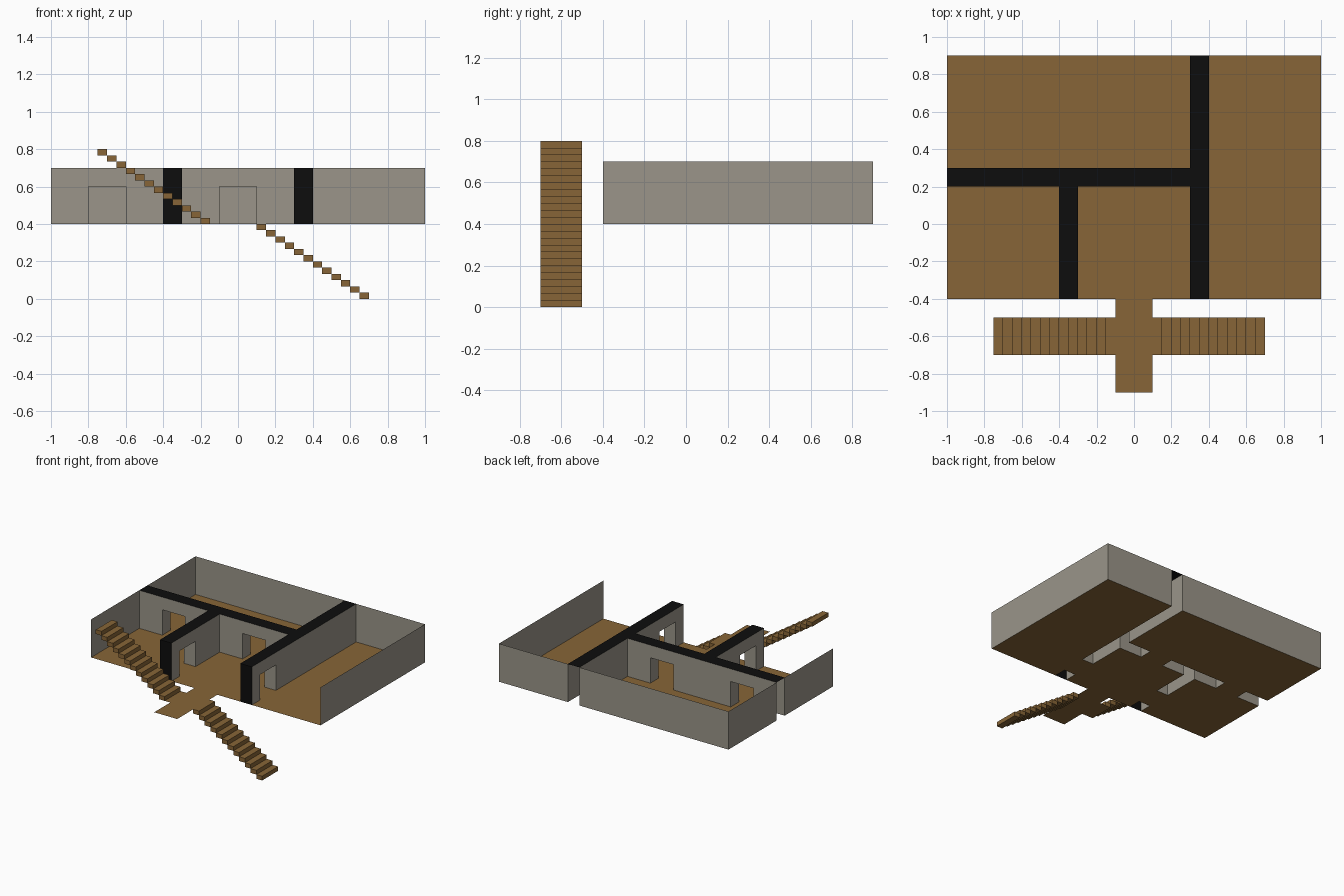
import bpy

if "Cube" in bpy.data.objects:
    bpy.data.objects.remove(bpy.data.objects["Cube"])

FLOOR, TOP, DOOR = 0.4, 0.7, 0.6


def material(name, rgb):
    m = bpy.data.materials.new(name)
    m.diffuse_color = (*rgb, 1)
    m.use_nodes = True
    m.node_tree.nodes["Principled BSDF"].inputs["Base Color"].default_value = m.diffuse_color
    return m


BROWN = material("brown wood", (0.245, 0.131, 0.038))
GREY = material("grey plaster", (0.325, 0.301, 0.251))
BLACK = material("black wall section", (0.004, 0.004, 0.004))


def mesh_object(name, polys, mat):
    """One object from a list of polygons given as point lists."""
    verts, faces = [], []
    for p in polys:
        faces.append(range(len(verts), len(verts) + len(p)))
        verts += p
    me = bpy.data.meshes.new(name)
    me.from_pydata(verts, [], [tuple(f) for f in faces])
    me.materials.append(mat)
    ob = bpy.data.objects.new(name, me)
    bpy.context.collection.objects.link(ob)
    return ob


def flat(x0, x1, y0, y1, z):
    return [(x0, y0, z), (x1, y0, z), (x1, y1, z), (x0, y1, z)]


def upright(a, b, z0=FLOOR, z1=TOP):
    return [(*a, z0), (*b, z0), (*b, z1), (*a, z1)]


def wall(a, b, doors=()):
    """Wall panels from a to b, with doors as (start, end) distances from a."""
    length = abs(b[0] - a[0]) + abs(b[1] - a[1])
    at = lambda d: tuple(p + (q - p) * d / length for p, q in zip(a, b))
    out, pos = [], 0
    for d0, d1 in doors:
        out.append(upright(at(pos), at(d0)))
        out.append(upright(at(d0), at(d1), DOOR, TOP))
        pos = d1
    out.append(upright(at(pos), b))
    return out


# Room floors
rooms = {"back_left_room": (-1, 0.3, 0.3, 0.9), "front_left_room": (-1, -0.4, -0.4, 0.2),
         "middle_room": (-0.3, 0.3, -0.4, 0.2), "right_room": (0.4, 1, -0.4, 0.9)}
for name, r in rooms.items():
    mesh_object(name + "_floor", [flat(*r, FLOOR)], BROWN)

# Room walls, open at the front
mesh_object("back_left_room_walls",
            wall((0.3, 0.3), (0.3, 0.9)) + wall((0.3, 0.9), (-1, 0.9))
            + wall((-1, 0.9), (-1, 0.3))
            + wall((-1, 0.3), (0.3, 0.3), [(0.2, 0.4), (0.9, 1.1)]), GREY)
mesh_object("front_left_room_walls",
            wall((-0.4, -0.4), (-0.4, 0.2), [(0.1, 0.3)])
            + wall((-0.4, 0.2), (-1, 0.2), [(0.2, 0.4)])
            + wall((-1, 0.2), (-1, -0.4)), GREY)
mesh_object("middle_room_walls",
            wall((0.3, -0.4), (0.3, 0.2), [(0.1, 0.3)])
            + wall((0.3, 0.2), (-0.3, 0.2), [(0.2, 0.4)])
            + wall((-0.3, 0.2), (-0.3, -0.4), [(0.3, 0.5)]), GREY)
mesh_object("right_room_walls",
            wall((1, -0.4), (1, 0.9)) + wall((1, 0.9), (0.4, 0.9))
            + wall((0.4, 0.9), (0.4, -0.4), [(1.0, 1.2)]), GREY)

# Doorway passages through the hollow walls: sill, jambs and soffit
doorways = [(-0.8, -0.6, 0.2, 0.3, "y"), (-0.1, 0.1, 0.2, 0.3, "y"),
            (-0.4, -0.3, -0.3, -0.1, "x"), (0.3, 0.4, -0.3, -0.1, "x")]
for x0, x1, y0, y1, way in doorways:
    mesh_object("doorway_sill", [flat(x0, x1, y0, y1, FLOOR)], BROWN)
    if way == "y":
        jambs = [((x0, y1), (x0, y0)), ((x1, y0), (x1, y1))]
    else:
        jambs = [((x1, y0), (x0, y0)), ((x0, y1), (x1, y1))]
    mesh_object("doorway_lining",
                [upright(a, b, FLOOR, DOOR) for a, b in jambs]
                + [flat(x0, x1, y0, y1, DOOR)[::-1]], GREY)

# Black wall tops and front ends
mesh_object("wall_tops", [flat(-1, 0.3, 0.2, 0.3, TOP), flat(-0.4, -0.3, -0.4, 0.2, TOP),
                          flat(0.3, 0.4, -0.4, 0.9, TOP)], BLACK)
mesh_object("wall_front_ends", [upright((x, -0.4), (x + 0.1, -0.4)) for x in (-0.4, 0.3)], BLACK)

# Landing with a small side strip towards the upper stairs
mesh_object("landing", [flat(-0.1, 0.1, -0.9, -0.4, FLOOR),
                        flat(-0.15, -0.1, -0.7, -0.5, FLOOR)], BROWN)


def step(x, z, w=0.05, h=0.4 / 12, y0=-0.7, y1=-0.5):
    c = [(x, y0), (x + w, y0), (x + w, y1), (x, y1)]
    sides = [upright(c[i], c[(i + 1) % 4], z, z + h) for i in range(4)]
    return sides + [flat(x, x + w, y0, y1, z + h), flat(x, x + w, y0, y1, z)[::-1]]


# Two flights of twelve steps
for name, x_low in (("lower_stairs", 0.65), ("upper_stairs", -0.2)):
    z_low = 0 if name == "lower_stairs" else FLOOR
    mesh_object(name, [f for i in range(12)
                       for f in step(x_low - 0.05 * i, z_low + i * 0.4 / 12)], BROWN)
